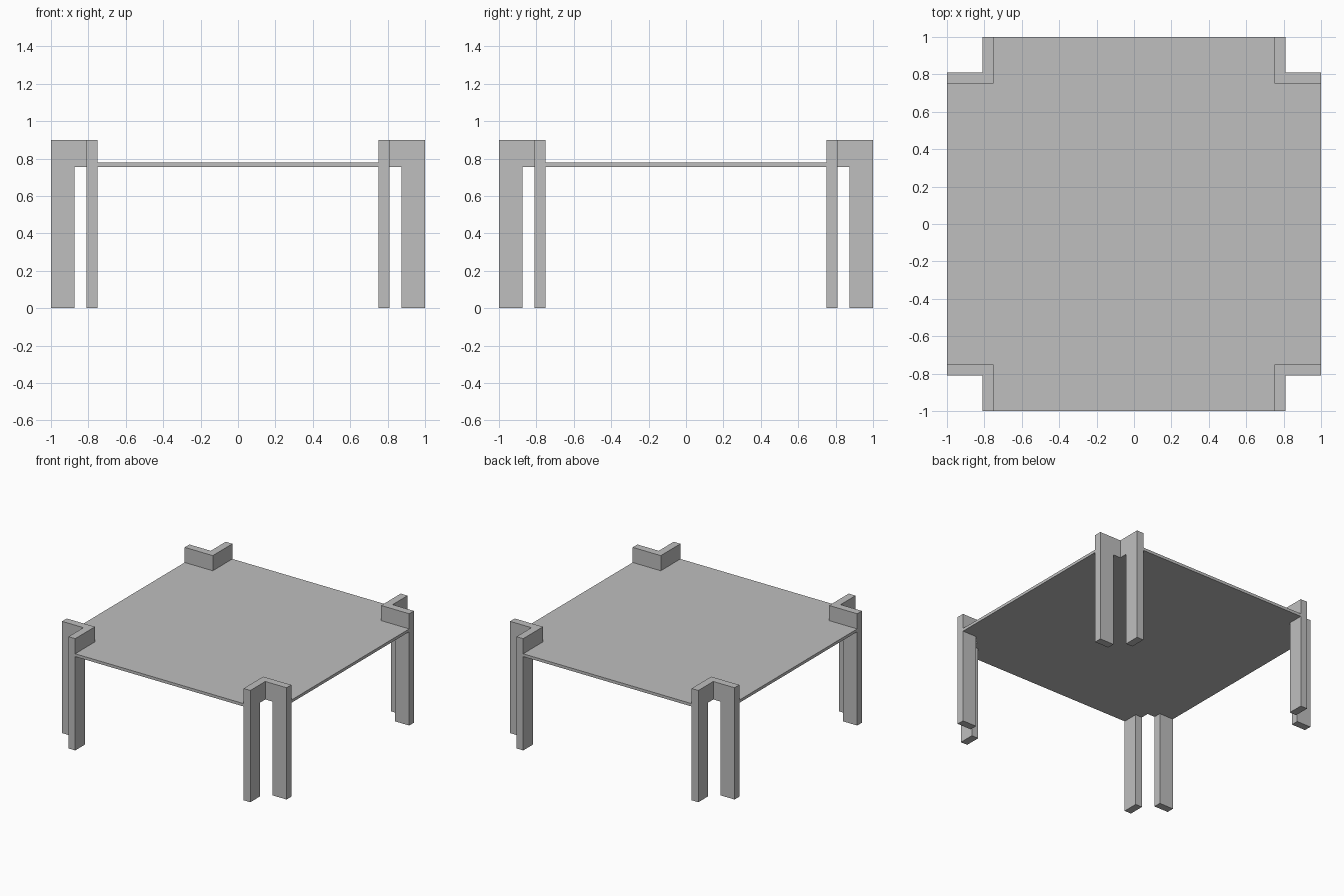
import bpy, bmesh

if "Cube" in bpy.data.objects:
    bpy.data.objects.remove(bpy.data.objects["Cube"])

grey = bpy.data.materials.new("plain grey")
grey.diffuse_color = (0.52, 0.52, 0.52, 1)
grey.use_nodes = True
grey.node_tree.nodes["Principled BSDF"].inputs["Base Color"].default_value = grey.diffuse_color

INNER, OUTER = 0.75, 0.81        # faces of the corner brackets
LEG_IN, EDGE = 0.875, 1.0        # leg width range
Z_UNDER, Z_TOP, Z_HEAD = 0.755, 0.778, 0.9


def prism(name, points, to_3d, depth):
    """Extrude a 2D outline; to_3d maps (u, v, d) to space."""
    bm = bmesh.new()
    face = bm.faces.new([bm.verts.new(to_3d(u, v, depth[0])) for u, v in points])
    ext = bmesh.ops.extrude_face_region(bm, geom=[face])
    offset = [b - a for a, b in zip(to_3d(0, 0, depth[0]), to_3d(0, 0, depth[1]))]
    verts = [g for g in ext["geom"] if isinstance(g, bmesh.types.BMVert)]
    bmesh.ops.translate(bm, verts=verts, vec=offset)
    bmesh.ops.recalc_face_normals(bm, faces=bm.faces)
    mesh = bpy.data.meshes.new(name)
    bm.to_mesh(mesh)
    bm.free()
    mesh.materials.append(grey)
    obj = bpy.data.objects.new(name, mesh)
    bpy.context.collection.objects.link(obj)
    return obj


# Thin table top with notched corners
i, e = INNER, EDGE
prism("table_top",
      [(-i, -e), (i, -e), (i, -i), (e, -i), (e, i), (i, i),
       (i, e), (-i, e), (-i, i), (-e, i), (-e, -i), (-i, -i)],
      lambda u, v, d: (u, v, d), (Z_UNDER, Z_TOP))

# Each corner: two hooked legs meeting at a right angle
for side, sx in (("left", -1), ("right", 1)):
    for end, sy in (("front", -1), ("back", 1)):
        # leg whose broad face looks to the front or back, owns the corner block
        prism(f"{end}_{side}_leg_across",
              [(INNER, 0), (OUTER, 0), (OUTER, Z_UNDER), (LEG_IN, Z_UNDER), (LEG_IN, 0),
               (EDGE, 0), (EDGE, Z_HEAD), (INNER, Z_HEAD)][3:]
              + [(INNER, Z_UNDER)],
              lambda u, v, d: (sx * u, sy * d, v), (INNER, OUTER))
        # leg whose broad face looks to the side
        prism(f"{end}_{side}_leg_along",
              [(OUTER, Z_UNDER), (LEG_IN, Z_UNDER), (LEG_IN, 0),
               (EDGE, 0), (EDGE, Z_HEAD), (OUTER, Z_HEAD)],
              lambda u, v, d: (sx * d, sy * u, v), (INNER, OUTER))
